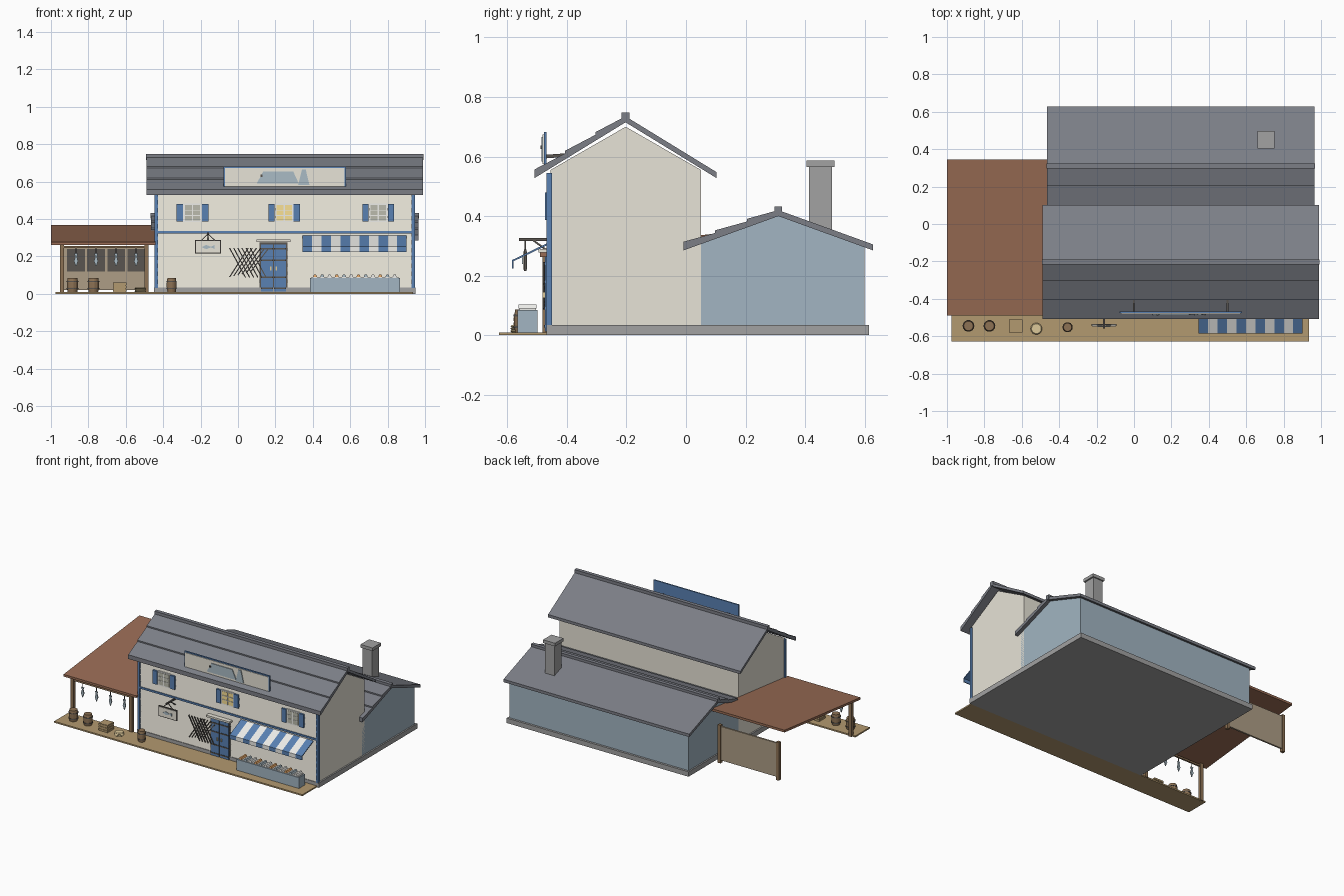
import bpy, math
from mathutils import Vector

if "Cube" in bpy.data.objects:
    bpy.data.objects.remove(bpy.data.objects["Cube"])

MATS = {}
COLORS = dict(cream=(.80, .77, .68), slate=(.20, .21, .24), blue=(.10, .22, .45), bluegrey=(.36, .46, .54),
              stone=(.36, .36, .36), wood=(.45, .32, .16), rust=(.32, .15, .09), tan=(.42, .34, .24),
              dark=(.10, .09, .08), barrel=(.27, .17, .09), white=(.85, .85, .82), glow=(.95, .75, .3),
              pane=(.50, .50, .42), fish=(.40, .50, .56), orange=(.85, .42, .15), rope=(.72, .58, .32))

def finish(name, verts, faces, mat):
    if mat not in MATS:
        MATS[mat] = bpy.data.materials.new(mat)
        MATS[mat].diffuse_color = (*COLORS[mat], 1)
    me = bpy.data.meshes.new(name)
    me.from_pydata(verts, [], faces)
    me.materials.append(MATS[mat])
    ob = bpy.data.objects.new(name, me)
    bpy.context.collection.objects.link(ob)
    return ob

def prism(name, pts, a, b, mat, axis='x'):
    """Extrude a profile: (y, z) points along x, or (x, z) points along y."""
    n = len(pts)
    put = (lambda p, t: (t, p[0], p[1])) if axis == 'x' else (lambda p, t: (p[0], t, p[1]))
    if (sum(p[0] * q[1] - q[0] * p[1] for p, q in zip(pts, pts[1:] + pts[:1])) > 0) != (axis == 'x'):
        pts = pts[::-1]
    verts = [put(p, a) for p in pts] + [put(p, b) for p in pts]
    faces = [tuple(range(n))[::-1], tuple(range(n, 2 * n))]
    faces += [(i, (i + 1) % n, n + (i + 1) % n, n + i) for i in range(n)]
    return finish(name, verts, faces, mat)

def box(name, x, y, z, mat):
    return prism(name, [(y[0], z[0]), (y[1], z[0]), (y[1], z[1]), (y[0], z[1])], x[0], x[1], mat)

def lathe(name, cx, cy, prof, mat, n=14):
    verts = [(cx + r * math.cos(2 * math.pi * i / n), cy + r * math.sin(2 * math.pi * i / n), z)
             for r, z in prof for i in range(n)]
    faces = [(k * n + i, k * n + (i + 1) % n, (k + 1) * n + (i + 1) % n, (k + 1) * n + i)
             for k in range(len(prof) - 1) for i in range(n)]
    faces += [tuple(range(n))[::-1], tuple(range((len(prof) - 1) * n, len(prof) * n))]
    return finish(name, verts, faces, mat)

def bar(name, a, b, r, mat):
    """Square rod between two points."""
    a, b = Vector(a), Vector(b)
    d = (b - a).normalized()
    u = d.cross(Vector((0, 1, 0)) if abs(d.y) < .9 else Vector((1, 0, 0))).normalized() * r
    v = d.cross(u)
    verts = [p + s * u + t * v for p in (a, b) for s, t in ((-1, -1), (1, -1), (1, 1), (-1, 1))]
    return finish(name, verts, [(3, 2, 1, 0), (4, 5, 6, 7)] +
                  [(i, (i + 1) % 4, 4 + (i + 1) % 4, 4 + i) for i in range(4)], mat)

def gable_block(name, x, y, eave, apex, mat):
    m = (y[0] + y[1]) / 2
    prism(name, [(y[0], .03), (y[1], .03), (y[1], eave), (m, apex), (y[0], eave)], x[0], x[1], mat)

def gable_roof(name, x, mid, half, top, eave):
    """Two slabs, shingle courses on the front slope and a ridge cap."""
    for s, side in ((-1, 'front'), (1, 'back')):
        prism(f'{name}_{side}_slope', [(mid, top), (mid + s * half, eave), (mid + s * half, eave - .02),
                                       (mid, top - .02)], x[0], x[1], 'slate')
    slope = (top - eave) / half
    for i in range(3):
        u, v = half * i / 3, half * (i + 1) / 3
        prism(f'{name}_course', [(mid - u, top - slope * u), (mid - v, top - slope * v),
                                 (mid - v, top - slope * v + .009)], x[0], x[1], 'slate')
    box(f'{name}_ridge_cap', (x[0] - .003, x[1] + .003), (mid - .013, mid + .013), (top - .018, top + .013), 'slate')

# Foundation and boardwalk
box('foundation', (-.45, .95), (-.468, .615), (0, .034), 'stone')
box('boardwalk', (-.975, .935), (-.628, -.468), (0, .01), 'wood')

# Main shop and rear wing
gable_block('shop_walls', (-.44, .94), (-.455, .05), .555, .70, 'cream')
gable_block('rear_walls', (-.44, .94), (.02, .60), .298, .40, 'bluegrey')
gable_roof('shop_roof', (-.49, .99), -.203, .305, .735, .548)
gable_roof('rear_roof', (-.465, .965), .31, .318, .42, .305)

# Chimney
box('chimney', (.67, .742), (.413, .49), (.33, .57), 'stone')
box('chimney_cap', (.66, .752), (.405, .498), (.565, .587), 'stone')

# Clapboards and blue trim
for i in range(12):
    z = .034 + i * .0425
    prism('clapboard', [(-.454, z), (-.464, z), (-.457, z + .0425), (-.454, z + .0425)], -.43, .93, 'cream')
for x in (-.437, .937):
    box('corner_board', (x - .009, x + .009), (-.469, -.45), (.03, .545), 'blue')
box('belt_board', (-.44, .94), (-.469, -.455), (.323, .336), 'blue')

# Upper windows with shutters
for x, glass in ((-.243, 'pane'), (.247, 'glow'), (.75, 'pane')):
    box('window_frame', (x - .05, x + .05), (-.467, -.455), (.383, .483), 'white')
    box('window_glass', (x - .041, x + .041), (-.469, -.46), (.391, .475), glass)
    box('window_mullion', (x - .003, x + .003), (-.472, -.46), (.391, .475), 'white')
    for z in (.419, .447):
        box('window_bar', (x - .041, x + .041), (-.472, -.46), (z - .002, z + .002), 'white')
    for s in (-1, 1):
        c = x + s * .068
        box('shutter', (c - .017, c + .017), (-.473, -.455), (.387, .48), 'blue')

# Double door with straps, handles and hood
box('door_frame', (.115, .265), (-.468, -.455), (.01, .275), 'dark')
for x in (.155, .225):
    box('door_leaf', (x - .032, x + .032), (-.474, -.46), (.012, .265), 'blue')
    for z in (.03, .09, .18, .24):
        box('door_strap', (x - .032, x + .032), (-.477, -.47), (z - .004, z + .004), 'dark')
    h = .19 + (x - .19) * .45
    box('door_handle', (h - .004, h + .004), (-.482, -.47), (.125, .145), 'rope')
box('door_hood', (.10, .28), (-.495, -.455), (.277, .29), 'cream')

# Striped awning with valance and braces
w = (.902 - .345) / 11
for i in range(11):
    x, mat = .345 + i * w, 'white' if i % 2 else 'blue'
    prism('awning_stripe', [(-.46, .312), (-.585, .252), (-.585, .224), (-.580, .224), (-.580, .248), (-.46, .305)],
          x, x + w, mat)

# Fish counter with ice and fish
box('counter', (.385, .865), (-.565, -.498), (.01, .085), 'bluegrey')
box('counter_ice', (.393, .857), (-.559, -.504), (.08, .091), 'white')
for i in range(12):
    x = .412 + i * .0387
    prism('counter_fish', [(x - .011, .09), (x + .011, .09), (x + .006, .103), (x - .006, .103)],
          -.563, -.502, ('orange', 'fish', 'white')[i % 3], 'y')

# Crossed net drying against the wall
for i in range(6):
    x = -.045 + i * .022
    bar('net_strand', (x, -.474, .09 + .005 * i), (x + .10, -.474, .245), .0028, 'dark')
    bar('net_strand', (x, -.478, .245), (x + .085, -.478, .088), .0028, 'dark')

# Hanging shop sign on a bracket
bar('sign_bracket', (-.16, -.46, .322), (-.16, -.56, .322), .005, 'dark')
bar('sign_brace', (-.16, -.46, .28), (-.16, -.515, .32), .003, 'dark')
for x in (-.20, -.12):
    bar('sign_hanger', (x, -.54, .283), (-.16, -.54, .32), .002, 'dark')
box('sign_border', (-.23, -.09), (-.544, -.536), (.215, .288), 'dark')
box('sign_face', (-.224, -.096), (-.547, -.534), (.221, .282), 'cream')
prism('sign_fish', [(-.195, .25), (-.17, .262), (-.145, .252), (-.125, .262), (-.125, .24), (-.145, .248), (-.17, .239)],
      -.550, -.546, 'fish', 'y')

# Rooftop billboard with a fish shape
box('billboard_frame', (-.078, .578), (-.477, -.468), (.567, .682), 'blue')
box('billboard_face', (-.07, .57), (-.481, -.476), (.575, .674), 'cream')
prism('billboard_fish', [(.10, .59), (.135, .655), (.295, .655), (.325, .59)], -.486, -.480, 'fish', 'y')
prism('billboard_tail', [(.322, .583), (.342, .665), (.362, .665), (.382, .583)], -.486, -.480, 'fish', 'y')
box('billboard_eye', (.12, .132), (-.489, -.485), (.625, .637), 'dark')
for x in (.0, .5):
    bar('billboard_leg', (x, -.47, .60), (x, -.40, .605), .006, 'dark')

# Lean-to: roof, posts, back screen
prism('shed_roof', [(-.49, .262), (.345, .352), (.345, .368), (-.49, .277)], -1, -.44, 'rust')
for x in (-.94, -.49):
    box('front_post', (x - .011, x + .011), (-.481, -.459), (.0, .27), 'barrel')
    box('back_post', (x - .011, x + .011), (.315, .337), (.0, .265), 'barrel')
box('back_screen', (-.94, -.49), (.32, .332), (.02, .255), 'tan')
bar('fish_rail', (-.94, -.47, .25), (-.49, -.47, .25), .006, 'barrel')
for i in range(4):
    x = -.888 + i * .107 + .022
    box('screen_panel', (x - .047, x + .047), (.312, .321), (.12, .24), 'dark')
    # Hanging fish
    bar('fish_hook', (x, -.47, .25), (x, -.47, .21), .002, 'dark')
    prism('hanging_fish', [(x - .01, .215), (x + .01, .215), (x + .004, .2), (x + .011, .175), (x, .145), (x - .011, .175),
                           (x - .004, .2)], -.474, -.466, 'fish', 'y')

# Barrels, crate and rope coil on the boardwalk
for x, y, r in ((-.885, -.545, .030), (-.773, -.545, .030), (-.355, -.552, .026)):
    lathe('barrel', x, y, [(r * .85, .01), (r, .035), (r, .06), (r * .85, .086)], 'barrel')
    for z in (.028, .066):
        lathe('barrel_hoop', x, y, [(r * 1.05, z - .003), (r * 1.05, z + .003)], 'dark')
box('crate', (-.666, -.60), (-.577, -.513), (.01, .062), 'wood')
for z in (.018, .036, .054):
    box('crate_slat', (-.669, -.597), (-.58, -.51), (z - .006, z + .006), 'wood')
for i in range(3):
    lathe('rope_coil', -.522, -.56, [(.026, .01 + i * .008), (.031, .014 + i * .008), (.026, .018 + i * .008)], 'rope')

for m in bpy.data.materials:
    if m.users and not m.is_grease_pencil:
        m.use_nodes = True
        m.node_tree.nodes["Principled BSDF"].inputs["Base Color"].default_value = m.diffuse_color
